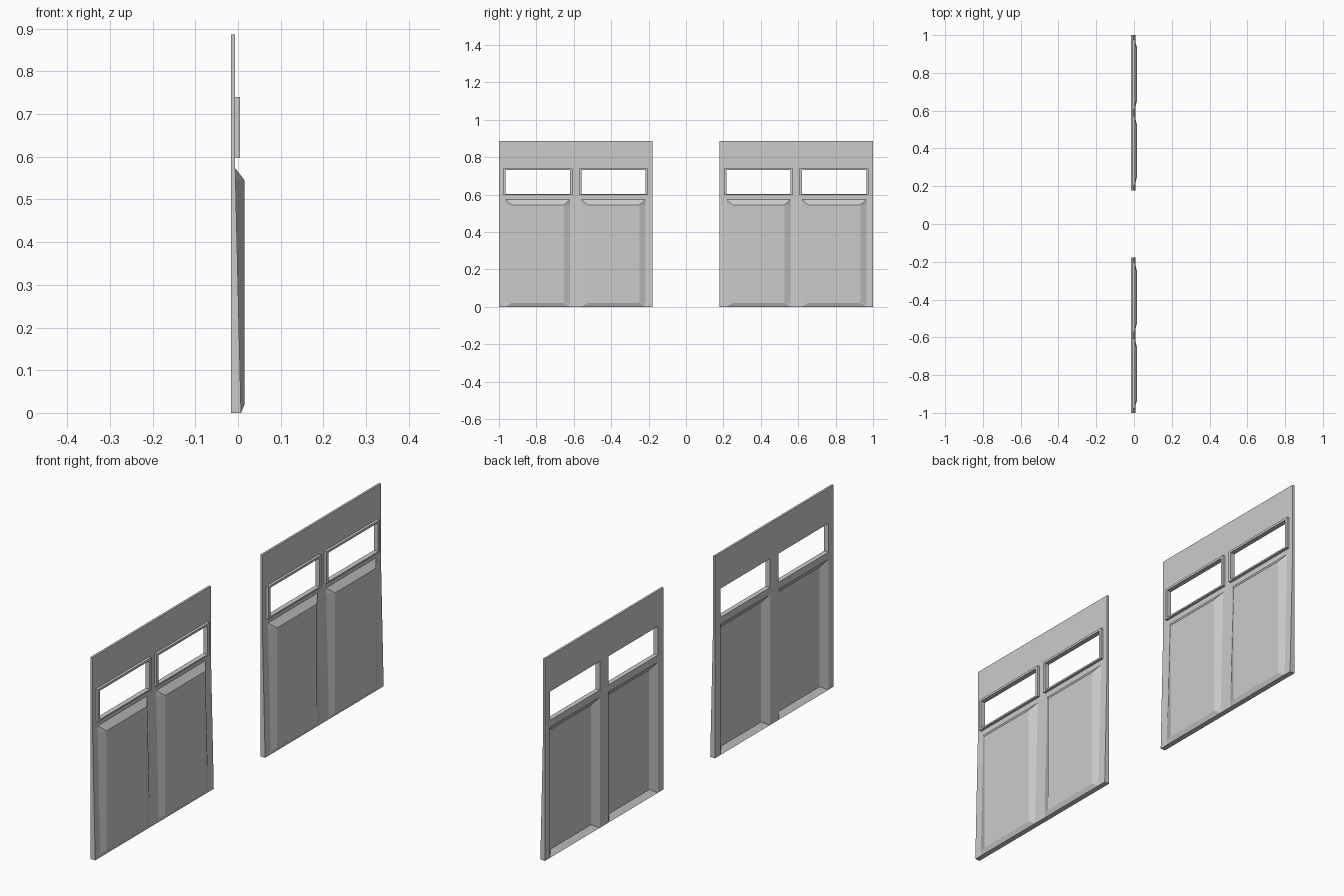
import bpy, bmesh

if "Cube" in bpy.data.objects:
    bpy.data.objects.remove(bpy.data.objects["Cube"])

BACK, FACE, FLOOR, RAISED = -0.016, -0.0065, 0.005, 0.0155
YS = [0.178, 0.217, 0.249, 0.527, 0.559, 0.62, 0.652, 0.933, 0.965, 1.0]
ZS = [0.0, 0.02, 0.545, 0.573, 0.604, 0.73, 0.886]


def sheet(name, ys, zs, front, back, is_hole, is_raised):
    """Closed sheet on a y/z grid with front and back depth functions."""
    bm = bmesh.new()
    ids = [(i, j) for i in range(len(ys)) for j in range(len(zs))]
    f = {p: bm.verts.new((front(*p), ys[p[0]], zs[p[1]])) for p in ids}
    b = {p: bm.verts.new((back(*p), ys[p[0]], zs[p[1]])) for p in ids}
    twin = {f[p]: b[p] for p in ids}
    for i in range(len(ys) - 1):
        for j in range(len(zs) - 1):
            if is_hole(i, j):
                continue
            q = [(i, j), (i + 1, j), (i + 1, j + 1), (i, j + 1)]
            up = [k for k in range(4) if is_raised(*q[k])]
            if len(up) == 1:  # mitred corner of a raised panel
                q = q[up[0]:] + q[:up[0]]
                polys = [q[:3], [q[0], q[2], q[3]]]
            else:
                polys = [q]
            for poly in polys:
                bm.faces.new([f[p] for p in poly])
                bm.faces.new([b[p] for p in reversed(poly)])
    # Close outer rim and window openings
    for e in [e for e in bm.edges if len(e.link_faces) == 1 and e.verts[0] in twin]:
        v, w = e.verts
        bm.faces.new((v, w, twin[w], twin[v]))
    bmesh.ops.delete(bm, geom=[v for v in bm.verts if not v.link_faces], context='VERTS')
    bmesh.ops.recalc_face_normals(bm, faces=bm.faces)
    me = bpy.data.meshes.new(name)
    bm.to_mesh(me)
    bm.free()
    ob = bpy.data.objects.new(name, me)
    bpy.context.collection.objects.link(ob)
    # Matching part on the other side
    mod = ob.modifiers.new("Mirror", 'MIRROR')
    mod.use_axis = (False, True, False)
    mod.use_mirror_merge = False
    return ob


# Door leaf: tapered lower half, pressed panels, window openings
def raised(i, j):
    return i in (2, 3, 6, 7) and j in (1, 2)


def leaf_front(i, j):
    if raised(i, j):
        return RAISED
    return FACE + 0.0135 * max(0.0, 1 - ZS[j] / 0.573)


def leaf_back(i, j):
    return FLOOR if raised(i, j) else BACK


sheet("door_leaf", YS, ZS, leaf_front, leaf_back,
      lambda i, j: j == 4 and (1 <= i <= 3 or 5 <= i <= 7), raised)

# Window surrounds
for name, y0, y1 in (("inner_window_frame", 0.217, 0.559),
                     ("outer_window_frame", 0.62, 0.965)):
    sheet(name, [y0 - 0.013, y0, y1, y1 + 0.012], [0.597, 0.604, 0.73, 0.74],
          lambda i, j: 0.005, lambda i, j: FACE,
          lambda i, j: i == 1 and j == 1, lambda i, j: False)
